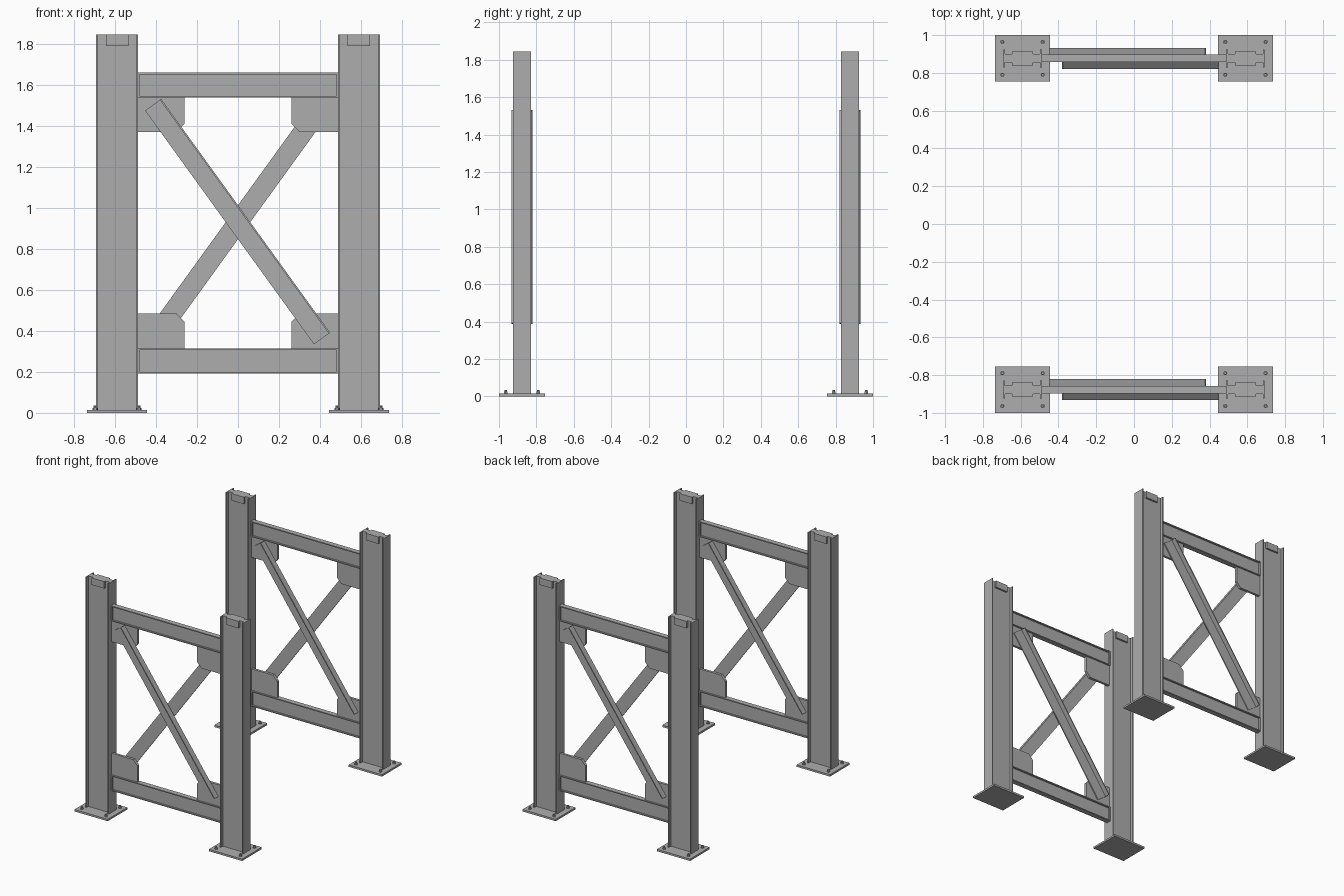
import bpy, bmesh, math
from mathutils import Vector, Matrix

cube = bpy.data.objects.get("Cube")
if cube:
    bpy.data.objects.remove(cube, do_unlink=True)

steel = bpy.data.materials.new("grey_steel")
steel.use_nodes = True
GREY = (0.42, 0.42, 0.42, 1)
steel.diffuse_color = GREY
steel.node_tree.nodes["Principled BSDF"].inputs["Base Color"].default_value = GREY

X, Y, Z = Vector((1, 0, 0)), Vector((0, 1, 0)), Vector((0, 0, 1))
FRAME_Y = 0.877
COLUMN_X = 0.59


def prism(name, profile, start, u, v, along, place):
    """Extrude a 2D profile (in axes u, v) from start by the vector along."""
    bm = bmesh.new()
    ring = [bm.verts.new(start + u * a + v * b) for a, b in profile]
    face = bm.faces.new(ring)
    out = bmesh.ops.extrude_face_region(bm, geom=[face])
    moved = [g for g in out["geom"] if isinstance(g, bmesh.types.BMVert)]
    bmesh.ops.translate(bm, verts=moved, vec=along)
    bmesh.ops.recalc_face_normals(bm, faces=bm.faces)
    bm.transform(place)
    mesh = bpy.data.meshes.new(name)
    bm.to_mesh(mesh)
    bm.free()
    mesh.materials.append(steel)
    obj = bpy.data.objects.new(name, mesh)
    bpy.context.scene.collection.objects.link(obj)
    return obj


def rect(a, b):
    return [(-a, -b), (a, -b), (a, b), (-a, b)]


def ngon(n, r):
    return [(r * math.cos(math.tau * i / n), r * math.sin(math.tau * i / n)) for i in range(n)]


def i_section(half_depth, half_width, flange, half_web):
    """I profile: depth along the first axis, flange width along the second."""
    d, w, f, t = half_depth, half_width, half_depth - flange, half_web
    return [(-d, -w), (-f, -w), (-f, -t), (f, -t), (f, -w), (d, -w),
            (d, w), (f, w), (f, t), (-f, t), (-f, w), (-d, w)]


def column(tag, x, place):
    base = Vector((x, 0, 0))
    prism(tag + "_base_plate", rect(0.146, 0.123), base, X, Y, Z * 0.015, place)
    prism(tag + "_column", i_section(0.102, 0.048, 0.009, 0.022),
          base + Z * 0.015, X, Y, Z * 1.83, place)
    # Thickened plate on the web at the column head
    prism(tag + "_head_plate", rect(0.055, 0.037), base + Z * 1.79, X, Y, Z * 0.055, place)
    for sx in (-1, 1):
        for sy in (-1, 1):
            spot = base + Vector((sx * 0.107, sy * 0.087, 0.015))
            prism(tag + "_nut", ngon(6, 0.012), spot, X, Y, Z * 0.01, place)
            prism(tag + "_anchor_bolt", ngon(8, 0.007), spot, X, Y, Z * 0.02, place)


def beam(tag, z, place):
    prism(tag, i_section(0.061, 0.02, 0.008, 0.006),
          Vector((-0.488, 0, z)), Z, Y, X * 0.976, place)
    for s in (-1, 1):
        prism(tag + "_end_plate", rect(0.053, 0.019),
              Vector((s * 0.484 - 0.004, 0, z)), Z, Y, X * 0.008, place)


def gusset(tag, sx, z, up, place):
    """Corner plate with one chamfered corner; up is the direction into the bay."""
    shape = [(0.488, 0), (0.262, 0), (0.262, 0.13), (0.3, 0.17), (0.488, 0.17)]
    prism(tag, shape, Vector((0, -0.01, z)), X * sx, Z * up, Y * 0.02, place)


def brace(tag, place):
    """Angle section with its outstanding leg along the upper edge."""
    start, end = Vector((-0.414, 0, 1.503)), Vector((0.41, 0, 0.363))
    along = end - start
    across = Vector((-along.z, 0, along.x)).normalized()
    w, t, near, far = 0.0485, 0.008, -0.01, -0.056
    angle = [(-w, near), (w, near), (w, far), (w - t, far), (w - t, near - t), (-w, near - t)]
    prism(tag, angle, start, across, Y, along, place)


# Two identical braced frames
for label, fy in (("front", -FRAME_Y), ("back", FRAME_Y)):
    place = Matrix.Translation((0, fy, 0))
    turned = place @ Matrix.Rotation(math.pi, 4, "Z")
    for side, sx in (("right", -1), ("left", 1)):
        column(f"{label}_{side}", sx * COLUMN_X, place)
        gusset(f"{label}_{side}_upper_gusset", sx, 1.54, -1, place)
        gusset(f"{label}_{side}_lower_gusset", sx, 0.315, 1, place)
    beam(f"{label}_upper_beam", 1.599, place)
    beam(f"{label}_lower_beam", 0.253, place)
    brace(f"{label}_outer_brace", place)
    brace(f"{label}_inner_brace", turned)
